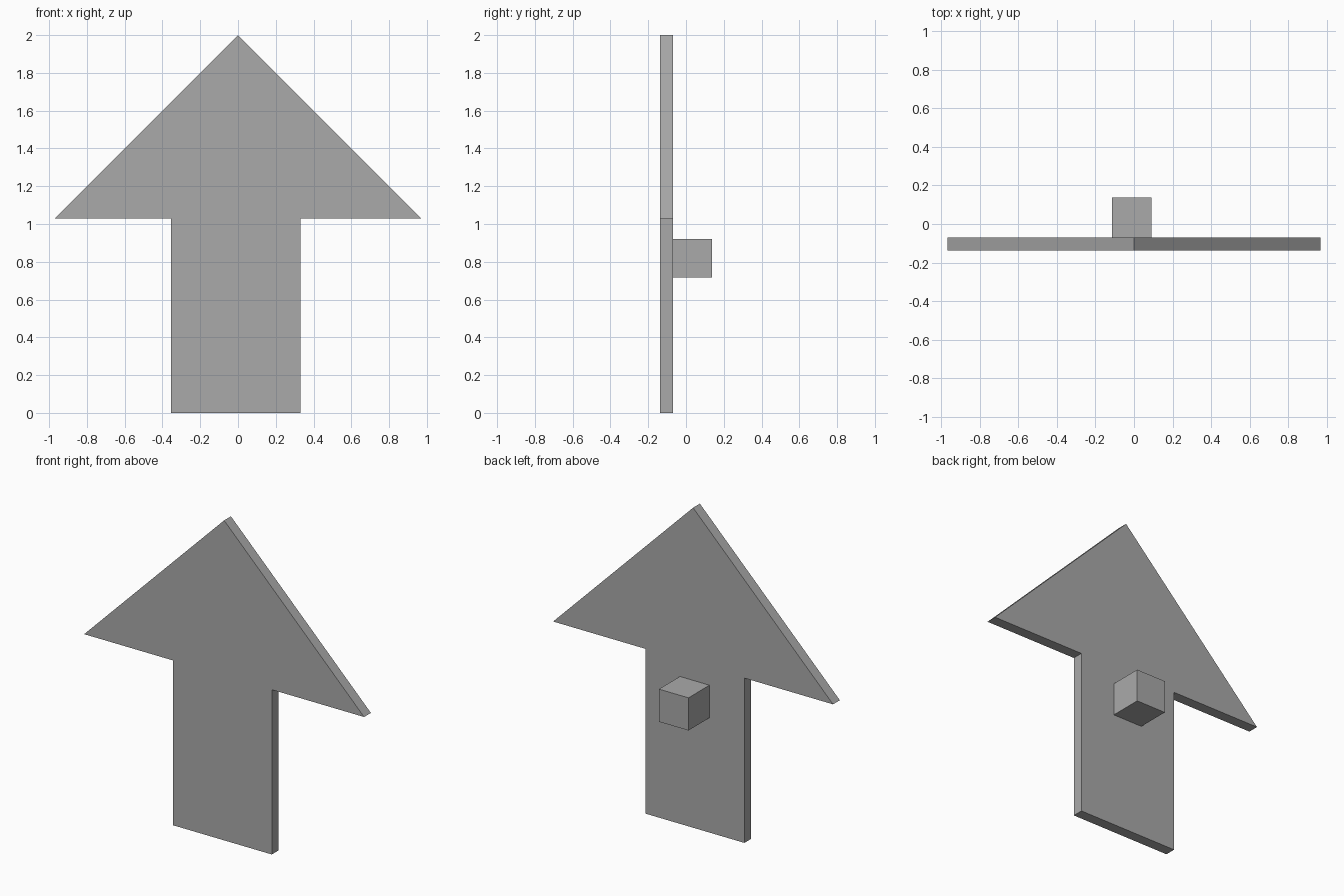
import bpy
import bmesh

cube = bpy.data.objects.get("Cube")
if cube:
    bpy.data.objects.remove(cube, do_unlink=True)

GREY = (0.4, 0.4, 0.4, 1.0)
grey = bpy.data.materials.new("plain grey")
grey.use_nodes = True
grey.diffuse_color = GREY
grey.node_tree.nodes["Principled BSDF"].inputs["Base Color"].default_value = GREY


def extruded_part(name, outline, y_front, y_back):
    """Extrude an x/z outline from y_front to y_back."""
    bm = bmesh.new()
    face = bm.faces.new([bm.verts.new((x, y_front, z)) for x, z in outline])
    extruded = bmesh.ops.extrude_face_region(bm, geom=[face])["geom"]
    moved = [g for g in extruded if isinstance(g, bmesh.types.BMVert)]
    bmesh.ops.translate(bm, verts=moved, vec=(0, y_back - y_front, 0))
    bmesh.ops.recalc_face_normals(bm, faces=bm.faces)
    mesh = bpy.data.meshes.new(name)
    bm.to_mesh(mesh)
    bm.free()
    mesh.materials.append(grey)
    obj = bpy.data.objects.new(name, mesh)
    bpy.context.collection.objects.link(obj)
    return obj


# Flat arrow plate: shaft and triangular head in one outline
HEAD_Z = 1.03
SHAFT_RIGHT, SHAFT_LEFT = -0.355, 0.33
arrow = [(SHAFT_RIGHT, 0), (SHAFT_LEFT, 0), (SHAFT_LEFT, HEAD_Z),
         (0.968, HEAD_Z), (0, 2), (-0.968, HEAD_Z), (SHAFT_RIGHT, HEAD_Z)]
extruded_part("arrow_plate", arrow, -0.137, -0.07)

# Square mounting peg on the back
peg = [(-0.113, 0.717), (0.091, 0.717), (0.091, 0.921), (-0.113, 0.921)]
extruded_part("back_peg", peg, -0.07, 0.137)
